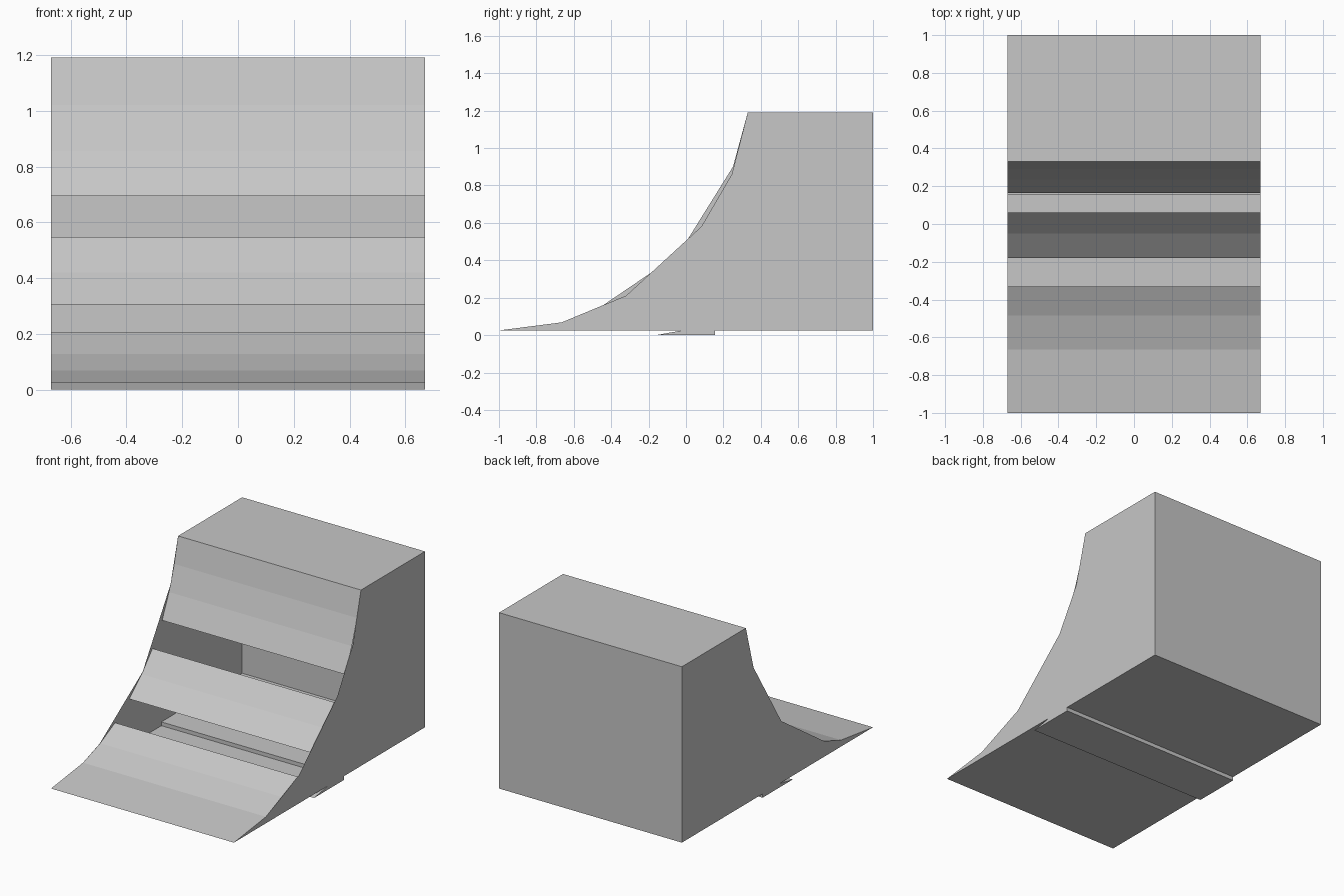
import bpy
import bmesh

cube = bpy.data.objects.get("Cube")
if cube:
    bpy.data.objects.remove(cube, do_unlink=True)

HALF = 0.67      # half the ramp width
BASE = 0.025     # height of the main floor
TOP = 1.19       # height of the deck

grey = bpy.data.materials.new("plain grey")
grey.diffuse_color = (0.57, 0.57, 0.57, 1)
grey.use_nodes = True
bsdf = grey.node_tree.nodes["Principled BSDF"]
bsdf.inputs["Base Color"].default_value = (0.57, 0.57, 0.57, 1)
bsdf.inputs["Roughness"].default_value = 0.8


def finish(name, bm):
    mesh = bpy.data.meshes.new(name)
    bm.to_mesh(mesh)
    bm.free()
    mesh.materials.append(grey)
    obj = bpy.data.objects.new(name, mesh)
    bpy.context.collection.objects.link(obj)
    return obj


def sheet(name, path):
    """Thin sheet: a (y, z) path swept across the whole width."""
    bm = bmesh.new()
    rows = [[bm.verts.new((x, y, z)) for x in (-HALF, HALF)] for y, z in path]
    for a, b in zip(rows, rows[1:]):
        bm.faces.new((a[0], a[1], b[1], b[0]))
    return finish(name, bm)


def side_panel(name, x, outline):
    """Flat side wall filling a closed (y, z) outline."""
    bm = bmesh.new()
    verts = [bm.verts.new((x, y, z)) for y, z in outline]
    if x < 0:
        verts.reverse()
    bm.faces.new(verts)
    return finish(name, bm)


# Folded floor with its low step, front to back
floor = [(-1, BASE), (-0.02, BASE), (-0.16, 0), (0.155, 0), (0.155, BASE), (1, BASE)]
sheet("floor", floor[::-1])

# Back wall and top deck
sheet("back_wall", [(1, TOP), (1, BASE)])
sheet("top_deck", [(0.33, TOP), (1, TOP)])

# Side walls, whose curved edges are cut differently
left_curve = [(0.33, TOP), (0.245, 0.86), (0.082, 0.58), (-0.32, 0.211), (-0.665, 0.068)]
right_curve = [(0.33, TOP), (0.251, 0.9), (-0.04, 0.433), (-0.49, 0.128), (-0.665, 0.068)]
for name, x, curve in (("left_side", HALF, left_curve),
                       ("right_side", -HALF, right_curve)):
    side_panel(name, x, floor + [(1, TOP)] + curve)

# Curved riding surface in three bands with open gaps between
sheet("lower_ramp_band", [(-1, BASE), (-0.665, 0.068), (-0.485, 0.128), (-0.33, 0.205)])
sheet("middle_ramp_band", [(-0.18, 0.305), (-0.05, 0.42), (0.062, 0.547)])
sheet("upper_ramp_band", [(0.163, 0.695), (0.235, 0.855), (0.29, 1.02), (0.33, TOP)])
